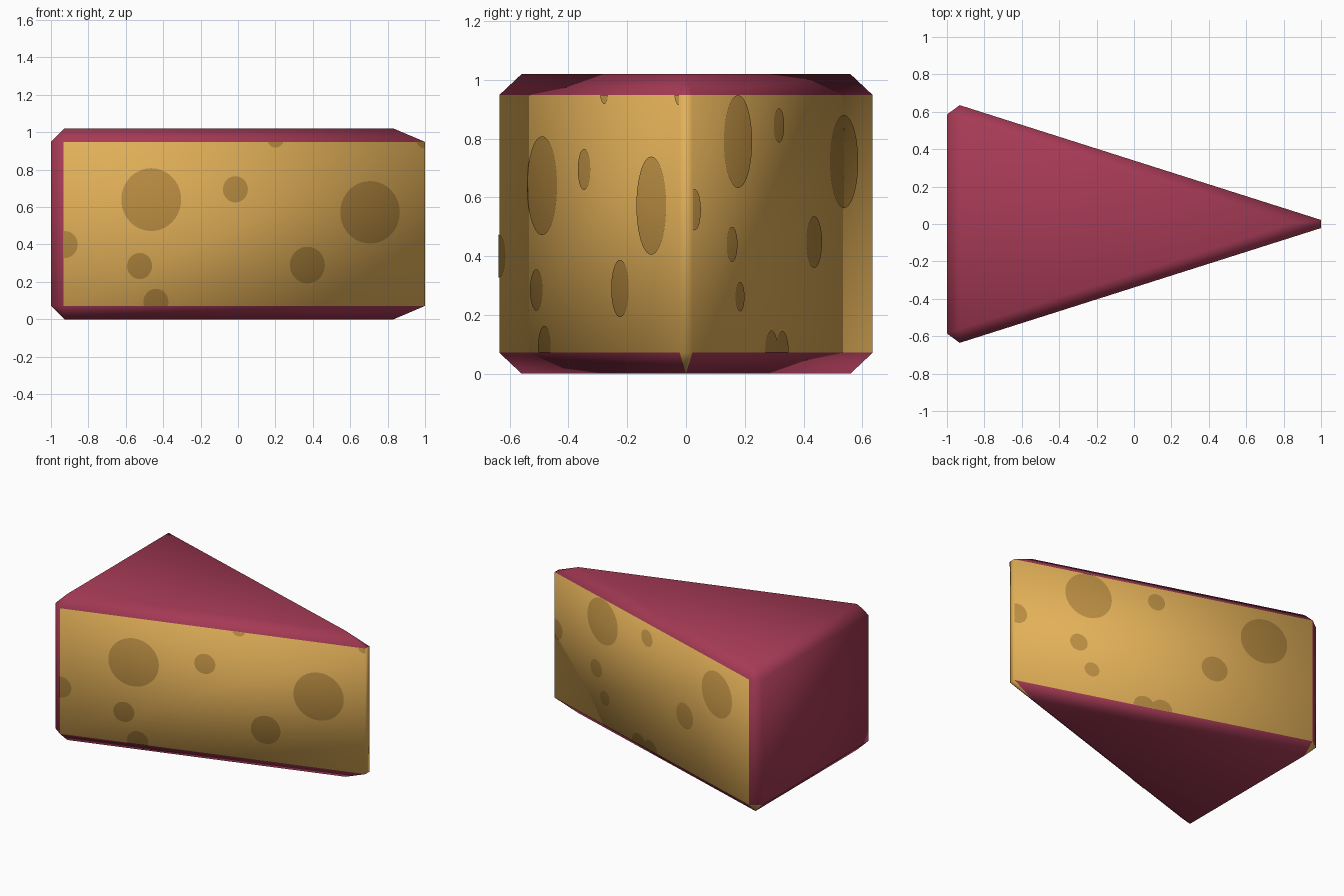
import bpy, bmesh, math
from mathutils import Vector

if "Cube" in bpy.data.objects:
    bpy.data.objects.remove(bpy.data.objects["Cube"])

B, H = 0.0715, 1.02            # bevel width, wedge height
TIP, HALF = 1.068, 0.657       # sharp tip x and half width at the back, before bevelling


def material(name, rgb):
    m = bpy.data.materials.new(name)
    m.diffuse_color = (*rgb, 1)
    m.use_nodes = True
    m.node_tree.nodes["Principled BSDF"].inputs["Base Color"].default_value = m.diffuse_color
    return m


RIND = material("red rind", (0.376, 0.042, 0.091))
CHEESE = material("yellow cheese", (0.76, 0.434, 0.098))
HOLE = material("brown hole", (0.48, 0.262, 0.054))


def add_object(name, bm, mats):
    for f in bm.faces:
        f.smooth = True
    me = bpy.data.meshes.new(name)
    bm.to_mesh(me)
    bm.free()
    for m in mats:
        me.materials.append(m)
    ob = bpy.data.objects.new(name, me)
    bpy.context.collection.objects.link(ob)
    return ob


# Wedge: triangular prism with every edge chamfered
bm = bmesh.new()
base = bm.faces.new([bm.verts.new(p) for p in
                     ((-1, -HALF, 0), (TIP, 0, 0), (-1, HALF, 0))])
top = bmesh.ops.extrude_face_region(bm, geom=[base], use_keep_orig=True)["geom"]
bmesh.ops.translate(bm, vec=(0, 0, H),
                    verts=[g for g in top if isinstance(g, bmesh.types.BMVert)])
bmesh.ops.recalc_face_normals(bm, faces=bm.faces)
bmesh.ops.bevel(bm, geom=bm.edges[:], offset=B, offset_type='OFFSET', segments=1,
                profile=0.5, affect='EDGES', clamp_overlap=False)
bmesh.ops.recalc_face_normals(bm, faces=bm.faces)
bm.normal_update()

# Cut sides and tip are cheese, as are two bottom corners; the rest is rind
for f in bm.faces:
    c, n = f.calc_center_median(), f.normal
    cut = abs(n.z) < 0.1 and n.x > -0.2
    corner = len(f.verts) == 3 and c.z < 0.1 and abs(n.z) < 0.99 and (
        c.x > 0.5 or (c.x < -0.9 and c.y > 0))
    f.material_index = 1 if cut or corner else 0

corner_normals = [(v.co.copy(), v.normal.copy()) for v in bm.verts]
add_object("cheese_wedge", bm, [RIND, CHEESE])

# Side face frame
SLOPE = HALF / (TIP + 1)
COS = 1 / math.hypot(1, SLOPE)
X0, X1 = -1 + B * COS, TIP - B * COS
Z0, Z1 = B, H - B


def side_point(x, z, side):
    return Vector((x, side * SLOPE * (TIP - x), z))


def side_normal(co, side):
    """Blend the wedge's smooth corner normals across a side face."""
    u, w = (co.x - X0) / (X1 - X0), (co.z - Z0) / (Z1 - Z0)
    total = Vector()
    for x, fu in ((X0, 1 - u), (X1, u)):
        for z, fw in ((Z0, 1 - w), (Z1, w)):
            p = side_point(x, z, side)
            n = min(corner_normals, key=lambda cn: (cn[0] - p).length)[1]
            total += n * fu * fw
    return total.normalized()


def holes(name, side, spots):
    """Thin round plates (x, z, radius) trimmed to the side face."""
    bm = bmesh.new()
    out = Vector((SLOPE, side, 0)).normalized()
    for x, z, r in spots:
        ring = [2 * math.pi * i / 40 for i in range(40)]
        f = bm.faces.new([bm.verts.new(side_point(x + r * COS * math.cos(a),
                                                  z + r * math.sin(a), side))
                          for a in ring])
        f.normal_update()
        if f.normal.dot(out) < 0:
            f.normal_flip()
    for co, no in (((X0, 0, 0), (-1, 0, 0)), ((X1, 0, 0), (1, 0, 0)),
                   ((0, 0, Z0), (0, 0, -1)), ((0, 0, Z1), (0, 0, 1))):
        bmesh.ops.bisect_plane(bm, geom=bm.verts[:] + bm.edges[:] + bm.faces[:],
                               plane_co=co, plane_no=no, clear_outer=True)
    bmesh.ops.translate(bm, verts=bm.verts, vec=out * 0.003)
    ob = add_object(name, bm, [HOLE])
    me = ob.data
    me.normals_split_custom_set_from_vertices(
        [side_normal(v.co, side) for v in me.vertices])


holes("front_holes", -1, [
    (-0.465, 0.64, 0.168), (-0.015, 0.695, 0.07), (0.705, 0.572, 0.167),
    (0.37, 0.29, 0.098), (-0.527, 0.285, 0.07), (-0.44, 0.093, 0.07),
    (-0.928, 0.4, 0.073), (0.2, 0.965, 0.047), (0.995, 0.96, 0.045)])
holes("back_holes", 1, [
    (0.52, 0.79, 0.158), (-0.616, 0.722, 0.158), (0.08, 0.845, 0.058),
    (0.985, 0.558, 0.07), (0.583, 0.44, 0.06), (0.498, 0.262, 0.05),
    (-0.296, 0.448, 0.088), (0.16, 0.075, 0.072), (0.045, 0.075, 0.07)])
